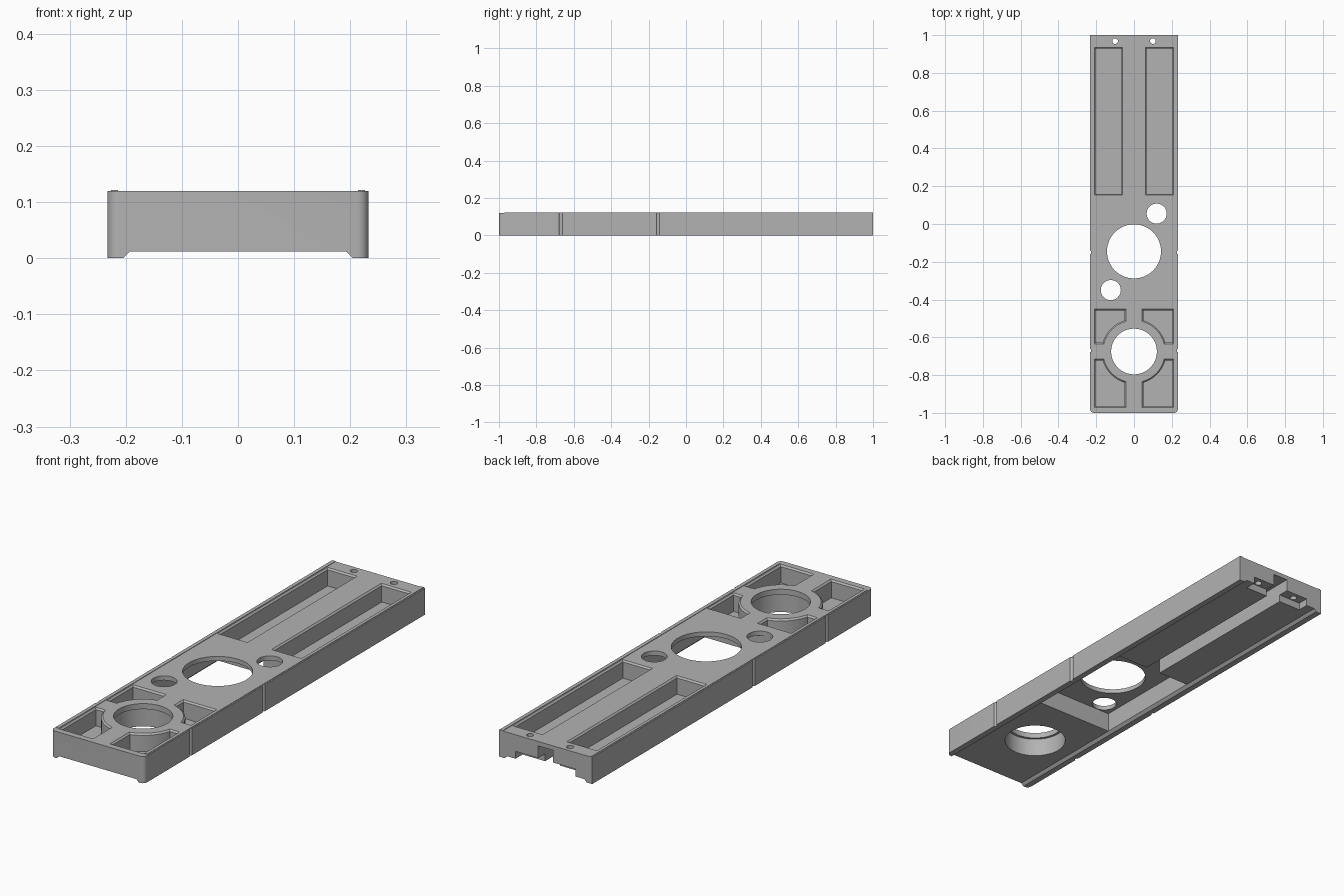
import bpy, bmesh, math
from mathutils import Matrix, Vector
from mathutils.geometry import tessellate_polygon

cube = bpy.data.objects.get("Cube")
if cube:
    bpy.data.objects.remove(cube, do_unlink=True)

HALF_W, TOP, BASE = 0.2325, 0.12, 0.012
FLOOR, CEILING = 0.04, 0.1         # pocket floors, underside bay ceiling
NOTCH_Y, NOTCH_Z = 0.95, 0.045     # rear notch below the screw holes
BAY_Y0, BAY_Y1 = -0.405, 0.13      # underside bay
INNER, FOOT = 0.193, 0.205         # inside edges of the foot rails
SLIT, NOTCH_X = 0.037, 0.15        # half widths of cable channel and notch
RING_Y, RING_R, CHAMFER = -0.675, 0.165, 0.007

grey = bpy.data.materials.new("plain_grey")
grey.use_nodes = True
grey.diffuse_color = (0.45, 0.45, 0.45, 1)
grey.node_tree.nodes["Principled BSDF"].inputs["Base Color"].default_value = grey.diffuse_color


def finish(bm, name):
    """Weld, orient and shade a bmesh, then turn it into an object."""
    bmesh.ops.remove_doubles(bm, verts=bm.verts[:], dist=0.00001)
    bmesh.ops.recalc_face_normals(bm, faces=bm.faces[:])
    for f in bm.faces:
        f.smooth = True
    for e in bm.edges:
        e.smooth = e.calc_face_angle(math.pi) < math.radians(30)
    mesh = bpy.data.meshes.new(name)
    bm.to_mesh(mesh)
    bm.free()
    mesh.materials.append(grey)
    obj = bpy.data.objects.new(name, mesh)
    bpy.context.collection.objects.link(obj)


def circle(x, y, r, sides=64):
    steps = [2 * math.pi * i / sides for i in range(sides)]
    return [(x + r * math.cos(a), y + r * math.sin(a)) for a in steps]


def flip(points, s):
    return [(s * x, y) for x, y in points]


def fill(bm, z, *loops):
    """Level face bounded by the first loop, with the others as holes."""
    rings = [[Vector((x, y, z)) for x, y in loop] for loop in loops]
    verts = [bm.verts.new(p) for ring in rings for p in ring]
    for tri in tessellate_polygon(rings):
        bm.faces.new([verts[i] for i in tri])


def wall(bm, low, z0, z1, closed=False, high=None):
    """Wall along a path, optionally leaning to a second path at the top."""
    a = [bm.verts.new((x, y, z0)) for x, y in low]
    b = [bm.verts.new((x, y, z1)) for x, y in high or low]
    for i in range(0 if closed else 1, len(low)):
        bm.faces.new((a[i - 1], a[i], b[i], b[i - 1]))


def end_face(bm, y, profile):
    """Upright end face from the +x half of its outline."""
    points = profile + flip(profile, -1)[::-1]
    bm.faces.new([bm.verts.new((x, y, z)) for x, z in points])


def shrink(outline):
    """Offset a counterclockwise outline inwards by the chamfer width."""
    result = []
    for i, point in enumerate(outline):
        p = Vector(point)
        a = (p - Vector(outline[i - 1])).normalized()
        b = (Vector(outline[(i + 1) % len(outline)]) - p).normalized()
        na, nb = Vector((-a.y, a.x)), Vector((-b.y, b.x))
        result.append(tuple(p + (na + nb) * CHAMFER / (1 + na.dot(nb))))
    return result


def quarter_outline(t, near, far):
    """Rectangular pocket with one corner cut away by the ring."""
    x_in, x_out = 0.042, 0.21
    a0, a1 = math.asin(near / RING_R), math.acos(x_in / RING_R)
    arc = [a0 + (a1 - a0) * i / 14 for i in range(15)]
    points = [(RING_R * math.cos(a), RING_R * math.sin(a)) for a in arc]
    points += [(x_in, far), (x_out, far), (x_out, near)]
    points = [(x, RING_Y + t * y) for x, y in points]
    return points[::-1] if t > 0 else points


bm = bmesh.new()

# Side outline: rounded front corner and two upright grooves
radius = 0.02
side = []
for i in range(7):
    a = math.pi / 2 * (i / 6 - 1)
    side.append((HALF_W - radius + radius * math.cos(a), radius - 1 + radius * math.sin(a)))
for y in (-0.67, -0.15):
    for i in range(9):
        a = math.pi * i / 8
        side.append((HALF_W - 0.007 * math.sin(a), y - 0.009 * math.cos(a)))
side.append((HALF_W, 1))

# Pockets sunk into the top
long_slot = [(0.06, 0.153), (0.21, 0.153), (0.21, 0.935), (0.06, 0.935)]
pockets = [long_slot, quarter_outline(1, 0.04, 0.225), quarter_outline(-1, 0.04, 0.297)]

# Round openings
large_hole = circle(0, -0.145, 0.143, 96)
front_hole = circle(-0.123, -0.35, 0.053)
back_hole = circle(0.12, 0.055, 0.053)
ring_hole = circle(0, RING_Y, 0.121, 96)
counterbore = circle(0, RING_Y, 0.132, 96)
screw_hole = circle(0.1, 0.968, 0.015, 24)

bay_holes = [large_hole, front_hole, back_hole]
top_holes = bay_holes + [ring_hole]

# Foot rails, side walls, pockets and rear underside, mirrored
for s in (1, -1):
    outer = flip(side, s)
    wall(bm, outer, 0, TOP)
    fill(bm, 0, outer + flip([(FOOT, 1), (FOOT, -1)], s))
    wall(bm, flip([(FOOT, -1), (FOOT, 1)], s), 0, BASE,
         high=flip([(INNER, -1), (INNER, 1)], s))

    for outline in pockets:
        mouth, inside = flip(outline, s), flip(shrink(outline), s)
        wall(bm, inside, TOP - CHAMFER, TOP, True, high=mouth)
        wall(bm, inside, FLOOR, TOP - CHAMFER, True)
        fill(bm, FLOOR, inside)
        top_holes.append(mouth)

    fill(bm, BASE, flip([(INNER, BAY_Y1), (INNER, 1), (NOTCH_X, 1), (NOTCH_X, NOTCH_Y),
                         (SLIT, NOTCH_Y), (SLIT, BAY_Y1)], s))
    wall(bm, flip([(INNER, BAY_Y0), (INNER, BAY_Y1), (SLIT, BAY_Y1), (SLIT, NOTCH_Y)], s),
         BASE, CEILING)
    wall(bm, flip([(SLIT, NOTCH_Y), (SLIT, 1)], s), NOTCH_Z, CEILING)
    wall(bm, flip([(NOTCH_X, 1), (NOTCH_X, NOTCH_Y), (SLIT, NOTCH_Y)], s), BASE, NOTCH_Z)

    screw = flip(screw_hole, s)
    fill(bm, NOTCH_Z, flip([(SLIT, NOTCH_Y), (NOTCH_X, NOTCH_Y), (NOTCH_X, 1), (SLIT, 1)], s), screw)
    wall(bm, screw, NOTCH_Z, TOP, True)
    top_holes.append(screw)

# Top face with every opening
fill(bm, TOP, side + flip(side, -1)[::-1], *top_holes)

# Front underside with the counterbored ring hole
fill(bm, BASE, [(-INNER, -1), (INNER, -1), (INNER, BAY_Y0), (-INNER, BAY_Y0)], counterbore)
wall(bm, counterbore, BASE, 0.095, True)
fill(bm, 0.095, counterbore, ring_hole)
wall(bm, ring_hole, 0.095, TOP, True)

# Underside bay joined to the cable channel
bay = [(INNER, BAY_Y0), (INNER, BAY_Y1), (SLIT, BAY_Y1), (SLIT, NOTCH_Y), (SLIT, 1)]
fill(bm, CEILING, bay + flip(bay, -1)[::-1], *bay_holes)
wall(bm, [(-INNER, BAY_Y0), (INNER, BAY_Y0)], BASE, CEILING)
for hole in bay_holes:
    wall(bm, hole, CEILING, TOP, True)

# End faces
end_face(bm, -1, [(HALF_W - radius, TOP), (HALF_W - radius, 0), (FOOT, 0), (INNER, BASE)])
end_face(bm, 1, [(HALF_W, TOP), (HALF_W, 0), (FOOT, 0), (INNER, BASE), (NOTCH_X, BASE),
                 (NOTCH_X, NOTCH_Z), (SLIT, NOTCH_Z), (SLIT, CEILING)])
finish(bm, "mounting_plate")

# Thin raised lips along both long top edges
for name, s in (("left", 1), ("right", -1)):
    lip = bmesh.new()
    place = Matrix.Translation((s * 0.22, 0.015, TOP))
    bmesh.ops.create_cube(lip, size=1, matrix=place @ Matrix.Diagonal((0.013, 1.97, 0.004, 1)))
    finish(lip, "edge_lip_" + name)
